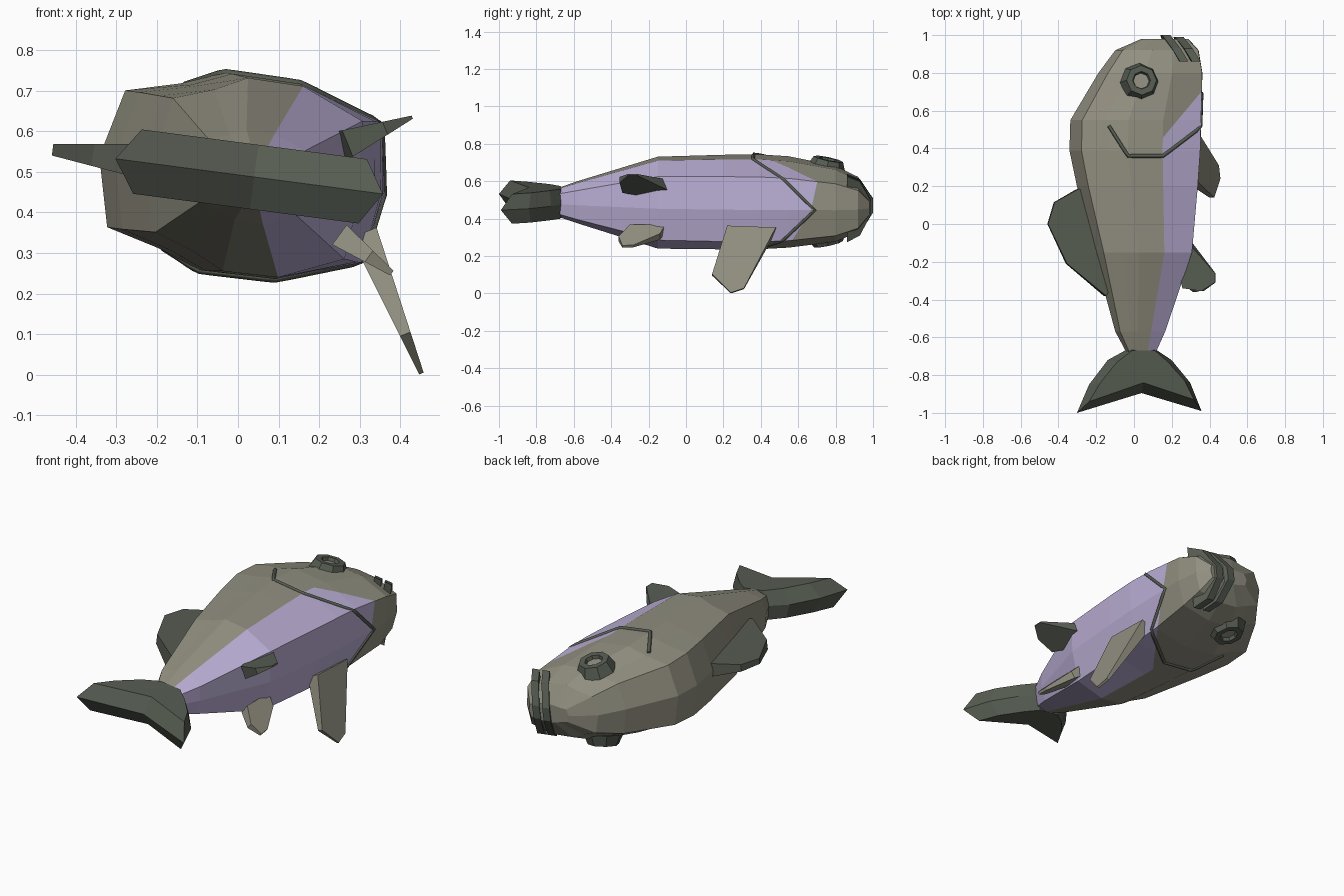
import bpy, bmesh, math
from mathutils import Vector, Matrix

if "Cube" in bpy.data.objects:
    bpy.data.objects.remove(bpy.data.objects["Cube"])


def material(name, rgb):
    m = bpy.data.materials.new(name)
    m.diffuse_color = (*rgb, 1)
    m.use_nodes = True
    m.node_tree.nodes["Principled BSDF"].inputs["Base Color"].default_value = m.diffuse_color
    return m


OLIVE = material("olive skin", (0.285, 0.275, 0.215))
DARK = material("dark green fins", (0.092, 0.106, 0.083))
LAVENDER = material("lavender belly", (0.50, 0.43, 0.67))

# The fish lies on its side: local x = belly, y = head, z = flank
TILT = Matrix.Translation((0.02, 0, 0.49)) @ Matrix.Rotation(math.radians(7.5), 4, 'Y')


def finish(name, bm, mats, xf=TILT):
    bmesh.ops.recalc_face_normals(bm, faces=bm.faces)
    bm.transform(xf)
    me = bpy.data.meshes.new(name)
    bm.to_mesh(me)
    bm.free()
    for m in mats:
        me.materials.append(m)
    ob = bpy.data.objects.new(name, me)
    bpy.context.collection.objects.link(ob)
    return ob


def loft(rings, belly=()):
    """Closed solid through rings of equal length; belly columns get slot 1."""
    bm = bmesh.new()
    vs = [[bm.verts.new(p) for p in r] for r in rings]
    n = len(rings[0])
    for a, b in zip(vs, vs[1:]):
        for i in range(n):
            j = (i + 1) % n
            f = bm.faces.new((a[i], a[j], b[j], b[i]))
            f.material_index = int(i in belly)
    bm.faces.new(vs[0])
    bm.faces.new(vs[-1])
    return bm


# Body: stations (y, back, belly, half thickness)
half = [(-1, 0), (-.88, .68), (-.5, .82), (-.2, .98), (.33, .97), (.93, .7), (1, 0)]
section = half + [(a, -b) for a, b in half[-2:0:-1]]
stations = [(.98, .02, .27, .05), (.92, -.12, .325, .145), (.80, -.21, .345, .20),
            (.55, -.36, .34, .24), (.39, -.365, .335, .25), (.2, -.325, .32, .25),
            (-.15, -.235, .285, .245), (-.57, -.12, .145, .115), (-.69, -.055, .09, .075)]
rings = [[((d + e) / 2 + a * (e - d) / 2, y, b * h) for a, b in section]
         for y, d, e, h in stations]
bm = loft(rings, belly=(4, 5, 6, 7))
# slanted cut behind the head ends the lavender belly
co, no = Vector((0, .23, 0)), Vector((-1.28, 1, -.4))
bmesh.ops.bisect_plane(bm, geom=bm.verts[:] + bm.edges[:] + bm.faces[:],
                       plane_co=co, plane_no=no)
for f in bm.faces:
    if (f.calc_center_median() - co).dot(no) > 0:
        f.material_index = 0
body = finish("body", bm, [OLIVE, LAVENDER])

# Tail fin: wide middle ridge with narrower flat faces above and below
ridge = [(-.05, -.66), (-.16, -.72), (-.26, -.85), (-.325, -1), (.02, -.895),
         (.34, -.99), (.28, -.84), (.18, -.72), (.09, -.66)]
flat = [(-.04, -.67), (-.12, -.73), (-.21, -.84), (-.27, -.94), (.02, -.84),
        (.29, -.93), (.24, -.83), (.15, -.73), (.08, -.67)]
finish("tail_fin", loft([[(u, y, w) for u, y in pts]
                         for pts, w in ((flat, -.08), (ridge, 0), (flat, .08))]), [DARK])


# Other fins: outline (y, reach) along a direction in xz, thinning outwards
def fin(name, base, tip, outline, t0, t1, mat):
    b = Vector((base[0], 0, base[1]))
    d = Vector((tip[0], 0, tip[1])) - b
    length = d.length
    d.normalize()
    side = Vector((-d.z, 0, d.x))
    rings = [[b + d * s + Vector((0, y, 0)) + side * sg * (t0 + (t1 - t0) * s / length)
              for y, s in outline] for sg in (-1, 1)]
    finish(name, loft(rings), [mat], Matrix())


fin("dorsal_fin", (-.10, .508), (-.46, .555),
    [(.22, .10), (.18, .21), (.115, .325), (0, .36), (-.21, .26), (-.38, .055), (-.3, 0)],
    .06, .014, DARK)
fin("pectoral_fin", (.31, .35), (.452, .003),
    [(.22, 0), (.48, .01), (.31, .35), (.24, .375), (.14, .27)], .034, .006, OLIVE)
fin("lower_pelvic_fin", (.25, .345), (.38, .25),
    [(-.11, 0), (-.14, .07), (-.28, .155), (-.34, .16), (-.36, .09), (-.30, 0)],
    .03, .007, OLIVE)
fin("upper_pelvic_fin", (.27, .57), (.43, .635),
    [(-.10, .03), (-.26, .172), (-.31, .172), (-.355, .10), (-.34, .0), (-.2, -.04)],
    .035, .004, DARK)

# Lips: slanted bands wrapped round the snout
def lip(name, u0, u1, reach):
    prof = [(.86, .178), (.93, .145), (reach, .035)]
    prof += [(y, -w) for y, w in prof[::-1]]
    finish(name, loft([[(u + .55 * (reach - y), y, w) for y, w in prof]
                       for u in (u0, u1)]), [DARK])


lip("upper_lip", .125, .17, 1.0)
lip("lower_lip", .195, .24, .99)

# Eyes: octagonal rims with a sunken centre, one on each flank
for name, sg in (("upper_eye", 1), ("lower_eye", -1)):
    bm = bmesh.new()
    bmesh.ops.create_cone(bm, cap_ends=True, segments=8, radius1=.107, radius2=.08, depth=.06)
    bm.faces.ensure_lookup_table()
    top = max(bm.faces, key=lambda f: f.calc_center_median().z)
    bmesh.ops.inset_region(bm, faces=[top], thickness=.032)
    bmesh.ops.inset_region(bm, faces=[top], thickness=.006, depth=-.018)
    top.material_index = 1
    bm.transform(Matrix.Scale(sg, 4, (0, 0, 1)) @ Matrix.Translation((-.01, .755, .20))
                 @ Matrix.Rotation(math.radians(-12), 4, 'X'))
    finish(name, bm, [DARK, OLIVE])

# Gill line: thin square cord following the body surface
key = [(-.18, .52, .2), (-.085, .36, .25), (.105, .36, .25), (.325, .52, .165), (.36, .69, 0)]
key += [(u, y, -w) for u, y, w in key[-2::-1]]
path = []
for a, b in zip(key, key[1:]):
    path += [Vector(a).lerp(Vector(b), k / 6) for k in range(6)]
path.append(Vector(key[-1]))
curve = bpy.data.curves.new("gill_line", 'CURVE')
curve.dimensions = '3D'
curve.bevel_depth = .010
curve.bevel_resolution = 0
curve.use_fill_caps = True
spline = curve.splines.new('POLY')
spline.points.add(len(path) - 1)
for sp, p in zip(spline.points, path):
    hit, loc, nrm, idx = body.closest_point_on_mesh(TILT @ p)
    sp.co = (*loc, 1)
curve.materials.append(DARK)
bpy.context.collection.objects.link(bpy.data.objects.new("gill_line", curve))
